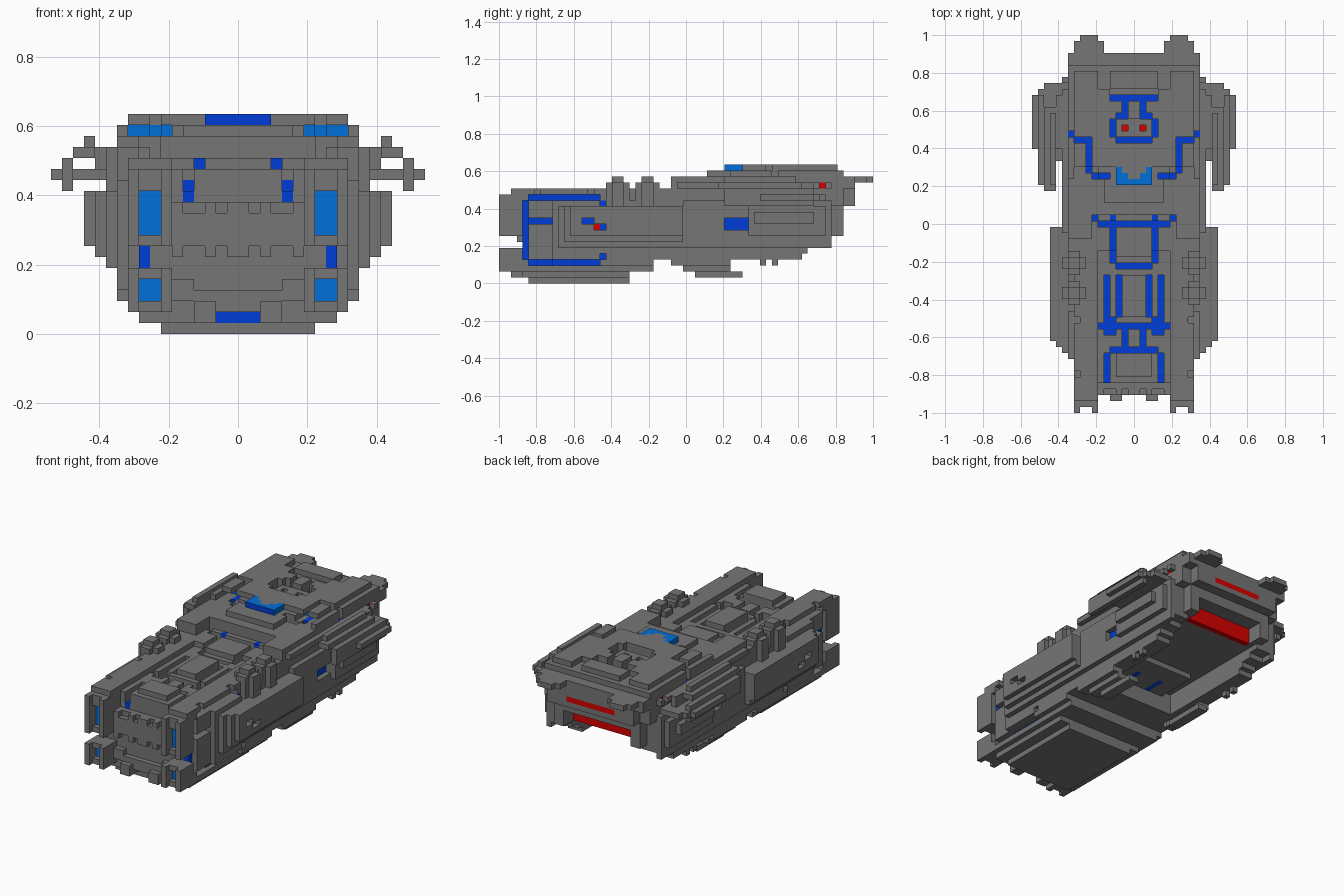
import bpy
import bmesh

if "Cube" in bpy.data.objects:
    bpy.data.objects.remove(bpy.data.objects["Cube"], do_unlink=True)

UNIT = 2 / 63          # edge of one cubic cell
cells = {}             # (x, y, z) cell -> [part, colour]
COLOURS = {
    "hull_grey": (0.18, 0.18, 0.18, 1),
    "deep_blue": (0.0, 0.048, 0.68, 1),
    "bright_blue": (0.0, 0.16, 0.7, 1),
    "engine_red": (0.68, 0.0, 0.0, 1),
}
NAMES = list(COLOURS)


def span(x, y, z):
    """Every cell in a range, mirrored across the centre line."""
    for i in range(*x):
        for j in range(*y):
            for k in range(*z):
                yield i, j, k
                yield -1 - i, j, k


def block(part, x, y, z, colour="hull_grey"):
    for cell in span(x, y, z):
        cells[cell] = [part, colour]


def carve(x, y, z):
    for cell in span(x, y, z):
        cells.pop(cell, None)


def paint(colour, x, y, z):
    for cell in span(x, y, z):
        if cell in cells:
            cells[cell][1] = colour


# Bow hull, stepped keel and side bulges
block("keel", x=(0, 7), y=(5, 22), z=(0, 1))
block("keel", x=(0, 9), y=(5, 22), z=(1, 2))
block("bow_hull", x=(0, 10), y=(5, 26), z=(2, 6))
block("bow_hull", x=(0, 10), y=(4, 32), z=(4, 16))
block("bow_hull", x=(6, 10), y=(2, 5), z=(6, 16))
carve(x=(6, 10), y=(2, 4), z=(6, 8))
block("lower_side_plate", x=(10, 11), y=(9, 26), z=(3, 6))
block("side_bulge", x=(10, 11), y=(9, 32), z=(6, 14))
block("side_bulge", x=(11, 12), y=(10, 32), z=(6, 13))
block("side_bulge", x=(12, 13), y=(11, 31), z=(7, 13))
block("side_bulge", x=(13, 14), y=(12, 31), z=(8, 13))

# Bow prongs, split at the tip, with recessed lights
for low, high, lit_low, lit_high in ((8, 15, 9, 13), (2, 6, 3, 5)):
    block("bow_prong", x=(6, 10), y=(0, 5), z=(low, high))
    carve(x=(7, 9), y=(0, 1), z=(low, high))
    carve(x=(7, 9), y=(1, 2), z=(lit_low, lit_high))
    paint("bright_blue", x=(7, 9), y=(2, 3), z=(lit_low, lit_high))

# Toothed bow face and stepped jaw
carve(x=(0, 6), y=(4, 5), z=(12, 16))
block("bow_face", x=(0, 6), y=(3, 5), z=(8, 11))
for tooth in (0, 2, 5):
    block("bow_tooth", x=(tooth, tooth + 1), y=(3, 5), z=(11, 12))
    block("bow_tooth", x=(tooth, tooth + 1), y=(3, 4), z=(7, 8))
block("jaw", x=(0, 6), y=(4, 5), z=(2, 5))
block("jaw", x=(0, 4), y=(3, 4), z=(2, 4))
block("jaw", x=(4, 6), y=(3, 4), z=(3, 5))
block("jaw", x=(2, 4), y=(2, 5), z=(1, 3))
block("jaw", x=(4, 9), y=(4, 5), z=(1, 2))
paint("deep_blue", x=(0, 2), y=(5, 6), z=(1, 2))

# Sunken centre of the bow deck with raised middle panels
carve(x=(0, 6), y=(5, 32), z=(15, 16))
block("bow_deck_panel", x=(0, 3), y=(6, 10), z=(15, 16))
block("bow_deck_panel", x=(0, 2), y=(16, 23), z=(15, 16))
block("bow_deck_panel", x=(0, 3), y=(26, 30), z=(15, 16))

# Turret lumps along the bow rails, and small notches in the rail edges
for start in (18, 23):
    block("turret", x=(8, 12), y=(start + 1, start + 3), z=(13, 17))
    block("turret", x=(9, 11), y=(start, start + 4), z=(13, 17))
    block("turret", x=(9, 11), y=(start + 1, start + 3), z=(17, 18))
for notch in (6, 15):
    carve(x=(9, 10), y=(notch, notch + 1), z=(15, 16))

# Stern hull: solid body over an open belly, tapered at the end
block("stern_hull", x=(0, 11), y=(27, 58), z=(13, 16))
block("stern_hull", x=(0, 11), y=(27, 56), z=(8, 13))
block("stern_hull", x=(0, 9), y=(56, 58), z=(8, 13))
block("stern_hull", x=(0, 9), y=(58, 60), z=(13, 16))
block("stern_flank", x=(11, 12), y=(31, 56), z=(6, 14))
for floor, end in ((4, 51), (5, 52), (6, 54), (7, 56)):
    block("stern_flank", x=(8, 11), y=(26, end), z=(floor, floor + 1))
block("flank_boss", x=(12, 13), y=(42, 55), z=(8, 13))
block("flank_boss", x=(13, 14), y=(43, 53), z=(10, 12))
block("belly_plate", x=(0, 6), y=(32, 40), z=(7, 8))
paint("deep_blue", x=(2, 3), y=(32, 36), z=(7, 8))

# Fins and legs hanging under the flanks
block("belly_fin", x=(9, 11), y=(29, 39), z=(3, 4))
block("belly_fin", x=(8, 10), y=(31, 39), z=(2, 3))
block("belly_fin", x=(7, 9), y=(33, 41), z=(1, 2))
for start in (44, 46):
    block("belly_leg", x=(10, 11), y=(start, start + 1), z=(3, 6))

# Stepped upper deck
block("upper_deck", x=(7, 12), y=(30, 56), z=(16, 17))
block("upper_deck", x=(7, 11), y=(29, 60), z=(16, 18))
block("upper_deck", x=(0, 7), y=(33, 60), z=(16, 18))
block("upper_deck", x=(0, 5), y=(35, 58), z=(18, 19))
block("upper_deck", x=(5, 11), y=(39, 58), z=(18, 19))
carve(x=(6, 10), y=(39, 43), z=(18, 19))
block("top_plate", x=(4, 10), y=(41, 57), z=(19, 20))
paint("bright_blue", x=(6, 10), y=(43, 44), z=(18, 19))
paint("bright_blue", x=(7, 8), y=(46, 47), z=(18, 19))
carve(x=(4, 6), y=(54, 57), z=(19, 20))
for step in range(3):
    block("chevron", x=(2 * step, 2 * step + 2), y=(40 + step, 45), z=(19, 20))
block("chevron", x=(0, 1), y=(39, 41), z=(19, 20))
block("bridge", x=(0, 4), y=(45, 53), z=(19, 20))
carve(x=(0, 3), y=(46, 49), z=(19, 20))
block("stern_hatch", x=(0, 4), y=(54, 57), z=(19, 20))

# Bright crescent ahead of the bridge
for edge, start, end in ((0, 38, 39), (1, 38, 40), (2, 38, 41)):
    block("crescent", x=(edge, edge + 1), y=(start, end), z=(19, 20), colour="bright_blue")

# Stern prongs
block("stern_prong", x=(5, 10), y=(58, 62), z=(17, 18))
block("stern_prong", x=(6, 9), y=(62, 63), z=(17, 18))

# Swept wings with an upturned forward arm
block("wing", x=(11, 17), y=(44, 53), z=(14, 15))
block("wing", x=(11, 16), y=(42, 54), z=(14, 15))
block("wing", x=(11, 15), y=(44, 55), z=(14, 15))
block("wing", x=(15, 16), y=(38, 53), z=(13, 16))
block("wing", x=(13, 15), y=(37, 51), z=(16, 17))
block("wing", x=(13, 14), y=(38, 50), z=(17, 18))
block("wing", x=(12, 13), y=(44, 53), z=(15, 17))

# Engine slots and the small side lamp
carve(x=(0, 7), y=(55, 60), z=(8, 11))
paint("engine_red", x=(0, 7), y=(54, 55), z=(8, 11))
paint("engine_red", x=(0, 5), y=(59, 60), z=(14, 15))
carve(x=(11, 12), y=(54, 55), z=(16, 17))
paint("engine_red", x=(10, 11), y=(54, 55), z=(16, 17))

# Grooves in the decks with glowing floors, given as x and y ranges
deck_lines = [
    ((4, 5), (5, 10)), ((0, 4), (10, 11)), ((1, 2), (11, 14)),
    ((0, 6), (14, 15)), ((3, 5), (13, 16)), ((4, 5), (16, 23)),
    ((2, 3), (16, 23)), ((0, 3), (24, 25)), ((3, 4), (25, 31)),
    ((0, 6), (31, 32)), ((6, 7), (32, 33)), ((4, 7), (39, 40)),
    ((7, 8), (40, 45)), ((7, 10), (45, 46)), ((10, 11), (46, 47)),
    ((0, 3), (45, 46)), ((3, 4), (46, 49)), ((1, 3), (49, 50)),
    ((1, 2), (50, 52)), ((0, 4), (52, 53)),
]
columns = {(i, j) for x, y in deck_lines for i, j, k in span(x, y, (0, 1))}
for i, j in sorted(columns):
    top = max(k for k in range(20) if (i, j, k) in cells)
    for k in (top, top - 1):
        cells.pop((i, j, k), None)
    cells[i, j, top - 2] = ["deck_groove", "deep_blue"]
paint("deep_blue", x=(4, 5), y=(10, 11), z=(13, 14))
paint("deep_blue", x=(3, 4), y=(32, 33), z=(15, 16))
carve(x=(1, 2), y=(47, 48), z=(18, 19))
paint("engine_red", x=(1, 2), y=(47, 48), z=(17, 18))


def side_groove(y, z, depth, colour="deep_blue"):
    """Cut a slot into the outermost side cells and light its back wall."""
    for j in range(*y):
        for k in range(*z):
            edge = max(i for i in range(17) if (i, j, k) in cells)
            back = edge - depth
            carve(x=(back + 1, edge + 1), y=(j, j + 1), z=(k, k + 1))
            block("side_light", x=(back, back + 1), y=(j, j + 1), z=(k, k + 1), colour=colour)


# Side grooves and windows
side_groove((5, 17), (14, 15), 2)
side_groove((5, 17), (3, 4), 2)
side_groove((5, 9), (10, 11), 2)
side_groove((14, 16), (10, 11), 2)
side_groove((4, 5), (4, 14), 1)
for height in (4, 9, 13):
    side_groove((17, 18), (height, height + 1), 1)
side_groove((16, 17), (9, 10), 1, "engine_red")
side_groove((38, 42), (9, 11), 1)

# Materials
materials = []
for name, colour in COLOURS.items():
    mat = bpy.data.materials.new(name)
    mat.use_nodes = True
    mat.diffuse_color = colour
    mat.node_tree.nodes["Principled BSDF"].inputs["Base Color"].default_value = colour
    materials.append(mat)


def build(part):
    """Turn the outer faces of one part's cells into a mesh object."""
    bm = bmesh.new()
    corners = {}
    for cell, (owner, colour) in cells.items():
        for axis, side in [(a, s) for a in range(3) for s in (0, 1)]:
            near = list(cell)
            near[axis] += 2 * side - 1
            if owner != part or tuple(near) in cells:
                continue
            loop = []
            for u, v in ((0, 0), (1, 0), (1, 1), (0, 1)):
                p = list(cell)
                p[axis] += side
                p[(axis + 1) % 3] += u
                p[(axis + 2) % 3] += v
                p = tuple(p)
                if p not in corners:
                    corners[p] = bm.verts.new((p[0] * UNIT, p[1] * UNIT - 1, p[2] * UNIT))
                loop.append(corners[p])
            face = bm.faces.new(loop if side else loop[::-1])
            # The crescent's forward faces are deep blue
            forward = part == "crescent" and axis == 1 and side == 0
            face.material_index = NAMES.index("deep_blue" if forward else colour)
    mesh = bpy.data.meshes.new(part)
    bm.to_mesh(mesh)
    bm.free()
    for mat in materials:
        mesh.materials.append(mat)
    bpy.context.collection.objects.link(bpy.data.objects.new(part, mesh))


for part in sorted({owner for owner, _ in cells.values()}):
    build(part)
